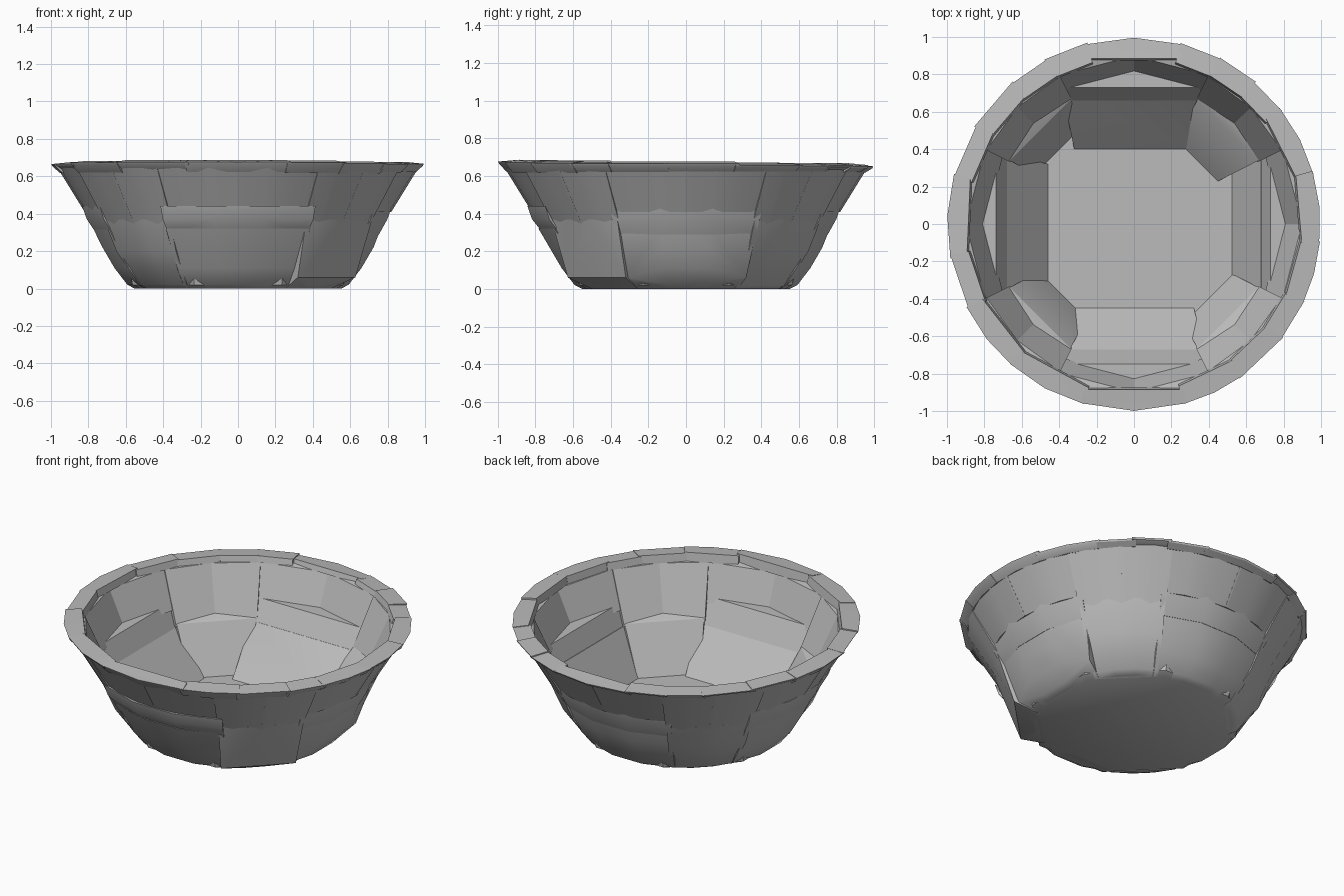
import bpy, bmesh, math, random
from mathutils import Vector, Matrix

random.seed(4)
cube = bpy.data.objects.get("Cube")
if cube:
    bpy.data.objects.remove(cube, do_unlink=True)

grey = bpy.data.materials.new("stone_grey")
grey.use_nodes = True
GREY = (0.5, 0.5, 0.5, 1)
grey.diffuse_color = GREY
grey.node_tree.nodes["Principled BSDF"].inputs["Base Color"].default_value = GREY
parts = []


def polar(angle, r, z):
    a = math.radians(angle)
    return Vector((r * math.cos(a), r * math.sin(a), z))


def hull(name, points):
    """Convex block around the given points."""
    bm = bmesh.new()
    for p in points:
        bm.verts.new(p)
    res = bmesh.ops.convex_hull(bm, input=bm.verts)
    junk = {g for g in res["geom_interior"] + res["geom_unused"] if isinstance(g, bmesh.types.BMVert)}
    bmesh.ops.delete(bm, geom=list(junk), context="VERTS")
    bmesh.ops.dissolve_limit(bm, angle_limit=0.01, verts=bm.verts, edges=bm.edges)
    bmesh.ops.recalc_face_normals(bm, faces=bm.faces)
    mesh = bpy.data.meshes.new(name)
    bm.to_mesh(mesh)
    bm.free()
    mesh.materials.append(grey)
    obj = bpy.data.objects.new(name, mesh)
    bpy.context.collection.objects.link(obj)
    parts.append(obj)


def block(name, a0, a1, outer, inner, steps=3, width=None):
    """Wall block: curved outside as (radius, height), flat inside as (distance, height)."""
    pts = [polar(a0 + (a1 - a0) * i / steps, r, z) for r, z in outer for i in range(steps + 1)]
    turn = Matrix.Rotation(math.radians((a0 + a1) / 2), 3, "Z")
    slope = math.tan(math.radians((a1 - a0) / 2))
    for d, z in inner:
        w = width or d * slope
        pts += [turn @ Vector((d, side * w, z)) for side in (-1, 1)]
    hull(name, pts)


def split(name, a0, a1, count, outer, inner):
    """Row of blocks that overlap a little."""
    w = (a1 - a0) / count
    for i in range(count):
        block(f"{name}_{i + 1}", a0 + w * i - 0.4, a0 + w * (i + 1) + 0.4, outer, inner)


# Floor plate
hull("floor_plate", [polar(22.5 + 45 * i, r, z) for i in range(8)
                     for r, z in ((0.57, 0), (0.61, 0.02), (0.62, 0.06))])

# Four sides of stepped blocks: angle, outward step, then flat distance of floor, bench and wall
sides = {"left": (0, 0, 0.6, 0.67, 0.74), "back": (90, 0, 0.4, 0.63, 0.75),
         "right": (180, 0.01, 0.46, 0.66, 0.74), "front": (270, 0.02, 0.45, 0.68, 0.76)}
for side, (mid, step, floor, bench, wall) in sides.items():
    a0, a1 = mid - 29, mid + 29
    block(side + "_lower_block", a0, a1,
          [(0.56, 0), (0.6, 0.02), (0.67, 0.11), (0.735, 0.22), (0.775 + step, 0.32)],
          [(floor, 0.06), (bench, 0.28), (bench + 0.03, 0.32)], 3, 0.32)
    block(side + "_middle_block", a0, a1,
          [(0.765, 0.29), (0.81 + step, 0.37), (0.835 + step, 0.44)],
          [(bench + 0.02, 0.3), (wall, 0.44)], 3, 0.33)
    split(side + "_upper_block", a0, a1, 2,
          [(0.82, 0.41), (0.885, 0.55), (0.965, 0.645)],
          [(wall + 0.03, 0.41), (0.87, 0.63)])

# Tall corner blocks between the sides, with the floor corner distance of each
corners = {"back_left": 0.48, "back_right": 0.59, "front_right": 0.54, "front_left": 0.67}
for i, (corner, floor) in enumerate(corners.items()):
    mid = 45 + 90 * i
    block(corner + "_lower_corner", mid - 18, mid + 18,
          [(0.56, 0), (0.6, 0.02), (0.73, 0.2), (0.805, 0.37)],
          [(floor, 0.06), (0.71, 0.34)], 3)
    split(corner + "_upper_corner", mid - 18, mid + 18, 2,
          [(0.775, 0.32), (0.83, 0.43), (0.89, 0.55), (0.965, 0.645)],
          [(0.73, 0.32), (0.87, 0.63)])

# Thin rim slabs, slightly uneven and higher toward the front
breaks = [16, 38, 50, 62, 75, 105, 118, 131, 148, 165, 190, 207, 229, 254, 286, 305, 322, 335, 354, 376]
for i, (b0, b1) in enumerate(zip(breaks, breaks[1:])):
    middle = math.radians((b0 + b1) / 2)
    dz = 0.004 - 0.01 * math.sin(middle) + random.uniform(-0.004, 0.004)
    r = random.uniform(0.995, 1.003)
    low = random.uniform(0.615, 0.635)
    block(f"rim_slab_{i + 1}", b0 - 0.6, b1 + 0.6,
          [(r, 0.66 + dz), (r - 0.005, 0.65 + dz), (0.955, low)],
          [(0.885, 0.67 + dz), (0.875, 0.63)], 1 if b1 - b0 < 18 else 2)

bpy.ops.object.select_all(action="DESELECT")
for obj in parts:
    obj.select_set(True)
bpy.context.view_layer.objects.active = parts[0]
bpy.ops.object.shade_smooth_by_angle(angle=math.radians(30))
